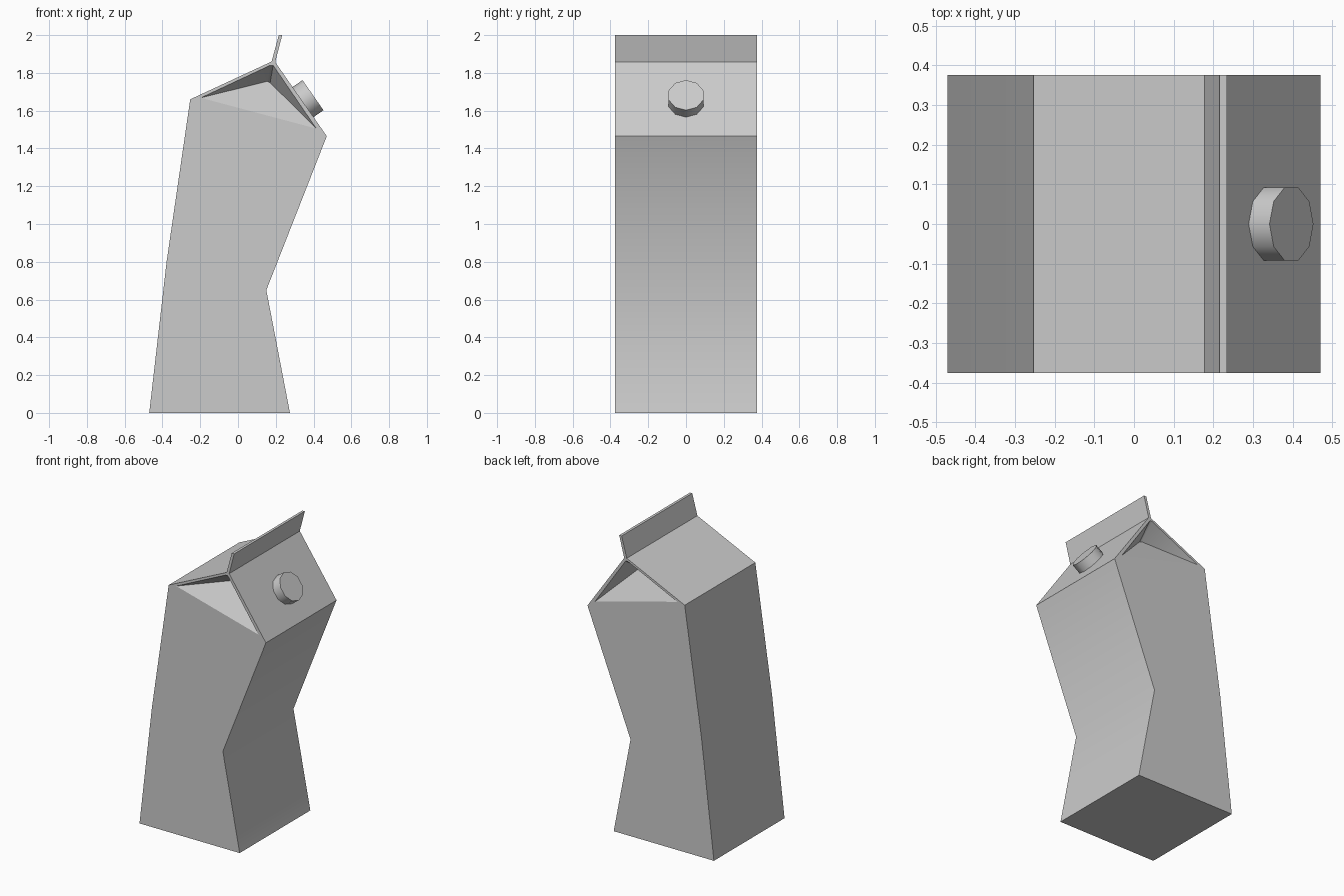
import bpy, bmesh, math
from mathutils import Vector

if "Cube" in bpy.data.objects:
    bpy.data.objects.remove(bpy.data.objects["Cube"])

HALF = 0.375        # half depth of the carton
FOLD_Y = 0.255      # how far in the gable fold reaches

# Side outline of the carton (x, z), anticlockwise from the bottom left
outline = [(-0.47, 0), (0.275, 0), (0.15, 0.65), (0.47, 1.465),
           (0.197, 1.857), (0.234, 2.0), (0.216, 2.0), (0.178, 1.86),
           (-0.253, 1.66), (-0.378, 0.80)]
# Gable opening: left, right, top right, top left; then the inner fold line
opening = [(-0.197, 1.668), (0.415, 1.505), (0.186, 1.84), (0.17, 1.84)]
fold = [(0.153, 1.755), (0.170, 1.748)]


def finish(bm, name, angle):
    bmesh.ops.recalc_face_normals(bm, faces=bm.faces)
    mesh = bpy.data.meshes.new(name)
    bm.to_mesh(mesh)
    bm.free()
    obj = bpy.data.objects.new(name, mesh)
    bpy.context.collection.objects.link(obj)
    bpy.ops.object.select_all(action='DESELECT')
    obj.select_set(True)
    bpy.context.view_layer.objects.active = obj
    bpy.ops.object.shade_smooth_by_angle(angle=math.radians(angle))
    return obj


# Carton: both ends with folded-in gables, then the wrapping sides
bm = bmesh.new()
rims = []
for side in (-1, 1):
    def points(profile, y):
        return [bm.verts.new((x, side * y, z)) for x, z in profile]
    o = points(outline, HALF)
    left, right, top_r, top_l = points(opening, HALF)
    fold_l, fold_r = points(fold, FOLD_Y)
    # End wall below and around the opening
    bm.faces.new(o[0:4] + [right, left] + o[8:10])
    bm.faces.new(o[3:9] + [left, top_l, top_r, right])
    # Folded pocket
    bm.faces.new((left, right, fold_r, fold_l))
    bm.faces.new((left, fold_l, top_l))
    bm.faces.new((right, top_r, fold_r))
    bm.faces.new((fold_l, fold_r, top_r, top_l))
    rims.append(o)
front, back = rims
for i in range(len(outline)):
    j = (i + 1) % len(outline)
    bm.faces.new((front[i], front[j], back[j], back[i]))
finish(bm, "carton", 34)

# Screw cap: ten-sided disc on the right roof slope
normal = Vector((0.392, 0, 0.273)).normalized()
top = Vector((0.397, 0, 1.682))
height = 0.075
bm = bmesh.new()
bmesh.ops.create_cone(bm, cap_ends=True, segments=10,
                      radius1=0.097, radius2=0.097, depth=height)
# Put a corner on the slope direction whatever the primitive's start angle
v = bm.verts[:][0].co
spin = -math.atan2(v.y, v.x)
for vert in bm.verts:
    c, s = math.cos(spin), math.sin(spin)
    x, y, z = vert.co
    u, w = c * x - s * y, s * x + c * y
    slope = Vector((normal.z, 0, -normal.x))
    vert.co = top + slope * u + Vector((0, w, 0)) + normal * (z - height / 2)
finish(bm, "screw_cap", 40)
